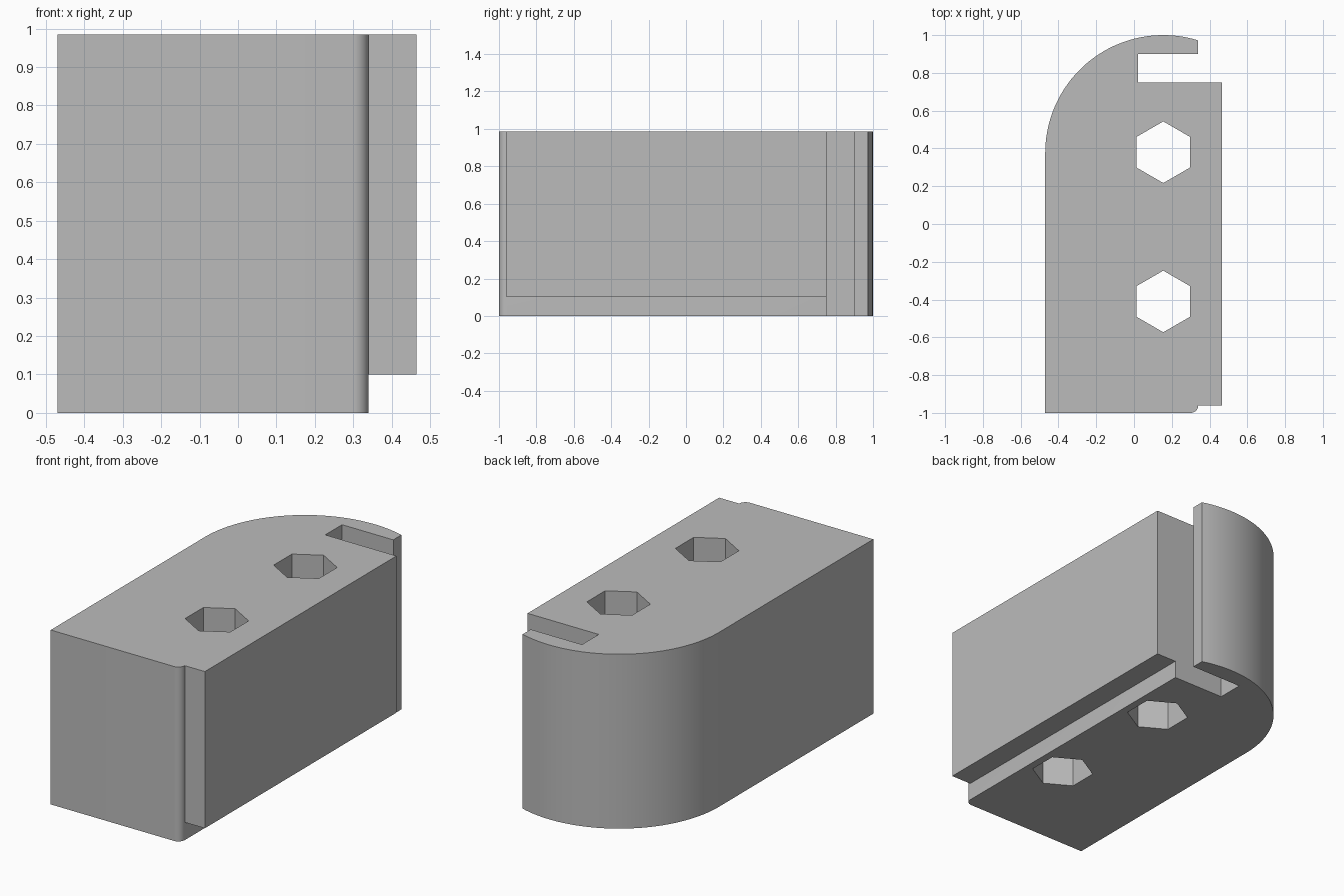
import bpy
import bmesh
from math import pi, cos, sin, sqrt, radians

if "Cube" in bpy.data.objects:
    bpy.data.objects.remove(bpy.data.objects["Cube"])

HEIGHT = 0.985
LEFT, EDGE, RIGHT = -0.47, 0.34, 0.465
CX, CY, R = 0.155, 0.375, 0.625      # big rounded back corner
FILLET = 0.04

grey = bpy.data.materials.new("plain grey")
grey.use_nodes = True
grey.diffuse_color = (0.5, 0.5, 0.5, 1)
grey.node_tree.nodes["Principled BSDF"].inputs["Base Color"].default_value = (0.5, 0.5, 0.5, 1)


def arc(cx, cy, r, start, end, steps):
    angles = [start + (end - start) * i / steps for i in range(steps + 1)]
    return [(cx + r * cos(a), cy + r * sin(a)) for a in angles]


def prism(name, outline, z0, z1):
    bm = bmesh.new()
    base = bm.faces.new([bm.verts.new((x, y, z0)) for x, y in outline])
    top = bmesh.ops.extrude_face_region(bm, geom=[base])["geom"]
    bmesh.ops.translate(bm, vec=(0, 0, z1 - z0),
                        verts=[g for g in top if isinstance(g, bmesh.types.BMVert)])
    bmesh.ops.recalc_face_normals(bm, faces=bm.faces)
    mesh = bpy.data.meshes.new(name)
    bm.to_mesh(mesh)
    bm.free()
    mesh.materials.append(grey)
    obj = bpy.data.objects.new(name, mesh)
    bpy.context.collection.objects.link(obj)
    return obj


# Block outline: front fillet, side rail, back slot and lip, rounded corner
lip_angle = pi / 2 - 0.3
lip_y = CY + sqrt(R ** 2 - (EDGE - CX) ** 2)
outline = [(LEFT, -1)]
outline += arc(EDGE - FILLET, -1 + FILLET, FILLET, -pi / 2, 0, 8)
outline += [(RIGHT, -0.96), (RIGHT, 0.75), (0.02, 0.75), (0.02, 0.90), (EDGE, 0.90), (EDGE, lip_y)]
outline += arc(CX, CY, R, lip_angle + 0.05, pi, 40)
block = prism("block", outline, 0, HEIGHT)

# Cutters: two hexagonal through holes and the step under the side rail
cutters = [prism("hex_cutter", arc(CX, y, 0.163, pi / 2, pi / 2 + 5 * pi / 3, 5), -0.2, HEIGHT + 0.2)
           for y in (0.38, -0.41)]
cutters.append(prism("rail_step_cutter",
                     [(EDGE, -0.98), (0.6, -0.98), (0.6, 0.82), (EDGE, 0.82)], -0.2, 0.1))

bpy.ops.object.select_all(action='DESELECT')
block.select_set(True)
bpy.context.view_layer.objects.active = block
for cutter in cutters:
    mod = block.modifiers.new("cut", 'BOOLEAN')
    mod.operation = 'DIFFERENCE'
    mod.solver = 'EXACT'
    mod.object = cutter
    bpy.ops.object.modifier_apply(modifier=mod.name)
    bpy.data.objects.remove(cutter)

bpy.ops.object.shade_smooth_by_angle(angle=radians(30))
